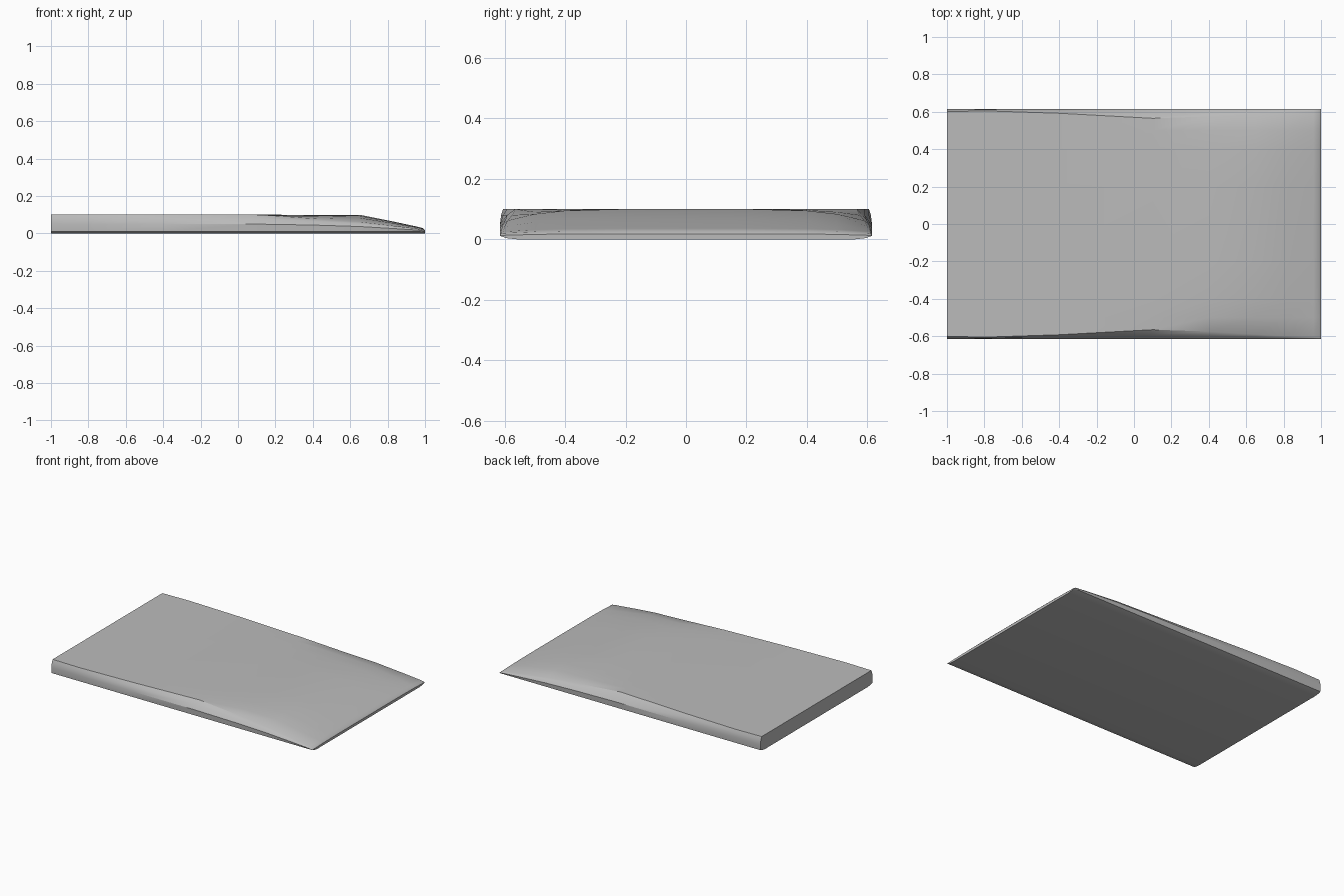
import bpy
import bmesh
import math

cube = bpy.data.objects.get("Cube")
if cube:
    bpy.data.objects.remove(cube)

grey = bpy.data.materials.new("plain grey")
grey.use_nodes = True
colour = (0.5, 0.5, 0.5, 1)
grey.diffuse_color = colour
grey.node_tree.nodes["Principled BSDF"].inputs["Base Color"].default_value = colour

# Stations along the slab: x, crown height, shoulder y, shoulder height, side height
STATIONS = [
    (-1.0, 0.1, 0.6, 0.1, 0.05),
    (-0.8, 0.1, 0.605, 0.1, 0.05),
    (-0.4, 0.1, 0.592, 0.1, 0.05),
    (0.1, 0.1, 0.565, 0.1, 0.05),
    (0.4, 0.1, 0.575, 0.08, 0.045),
    (0.65, 0.1, 0.59, 0.062, 0.037),
    (0.82, 0.066, 0.6, 0.042, 0.027),
    (0.96, 0.036, 0.605, 0.025, 0.018),
    (0.99, 0.028, 0.607, 0.02, 0.014),
    (1.0, 0.018, 0.607, 0.013, 0.011),
]


def section(crown, shoulder_y, shoulder_z, side_z):
    """Closed outline, from the crown over one side to the bottom, mirrored."""
    drop = crown - shoulder_z
    half = [(y, crown - drop * (y / shoulder_y) ** 5) for y in (0.2, 0.4, 0.5)]
    half += [(shoulder_y, shoulder_z),
             ((shoulder_y + 0.618) / 2, shoulder_z * 0.6 + side_z * 0.4),
             (0.615, side_z), (0.612, 0.01), (0.595, 0.004), (0.56, 0)]
    return half + [(-y, z) for y, z in reversed(half)]


# Loft the slab body, then close both ends
bm = bmesh.new()
rings = [[bm.verts.new((x, y, z)) for y, z in section(*shape)]
         for x, *shape in STATIONS]
for a, b in zip(rings, rings[1:]):
    for i in range(len(a)):
        j = (i + 1) % len(a)
        bm.faces.new((a[i], a[j], b[j], b[i]))
bm.faces.new(rings[0])
bm.faces.new(rings[-1])
bmesh.ops.recalc_face_normals(bm, faces=bm.faces)

mesh = bpy.data.meshes.new("tapered_slab")
bm.to_mesh(mesh)
bm.free()
mesh.materials.append(grey)
slab = bpy.data.objects.new("tapered_slab", mesh)
bpy.context.collection.objects.link(slab)
bpy.context.view_layer.objects.active = slab
slab.select_set(True)
bpy.ops.object.shade_smooth_by_angle(angle=math.radians(30))
